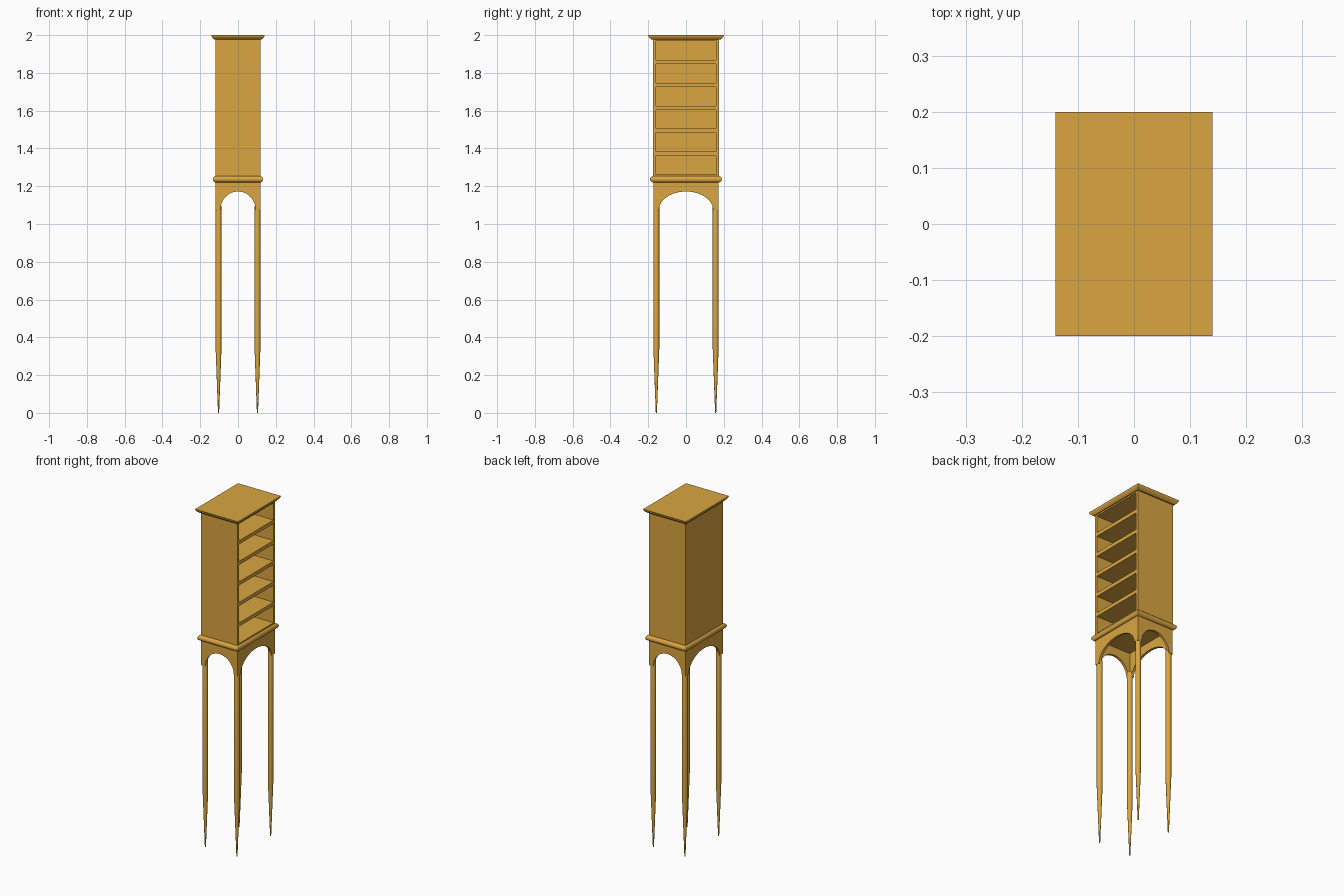
import bpy, bmesh, math
from mathutils import Vector

if "Cube" in bpy.data.objects:
    bpy.data.objects.remove(bpy.data.objects["Cube"], do_unlink=True)

# Single warm wood colour
COLOUR = (0.70, 0.38, 0.053, 1.0)
wood = bpy.data.materials.new("honey_wood")
wood.use_nodes = True
wood.diffuse_color = COLOUR
bsdf = next(n for n in wood.node_tree.nodes if n.type == 'BSDF_PRINCIPLED')
bsdf.inputs["Base Color"].default_value = COLOUR

W, D = 0.12, 0.174          # half width and half depth of the case


def finish(name, bm, smooth=False):
    bmesh.ops.recalc_face_normals(bm, faces=bm.faces)
    mesh = bpy.data.meshes.new(name)
    bm.to_mesh(mesh)
    bm.free()
    mesh.materials.append(wood)
    ob = bpy.data.objects.new(name, mesh)
    bpy.context.scene.collection.objects.link(ob)
    if smooth:
        bpy.ops.object.select_all(action='DESELECT')
        ob.select_set(True)
        bpy.context.view_layer.objects.active = ob
        bpy.ops.object.shade_smooth_by_angle(angle=math.radians(40))
    return ob


def loft(bm, rings):
    """Skin a list of vertex rings and cap both ends."""
    loops = [[bm.verts.new(p) for p in ring] for ring in rings]
    n = len(loops[0])
    for a, b in zip(loops, loops[1:]):
        for i in range(n):
            j = (i + 1) % n
            bm.faces.new((a[i], a[j], b[j], b[i]))
    bm.faces.new(loops[0][::-1])
    bm.faces.new(loops[-1])


def rect(x, y, z):
    return [(-x, -y, z), (x, -y, z), (x, y, z), (-x, y, z)]


def box(bm, lo, hi):
    x0, y0, z0 = lo
    x1, y1, z1 = hi
    loft(bm, [[(x0, y0, z), (x1, y0, z), (x1, y1, z), (x0, y1, z)] for z in (z0, z1)])


# Case with six open compartments on its +x side
bm = bmesh.new()
box(bm, (-W, -D, 1.24), (W, D, 1.985))
case = finish("case", bm)
bm = bmesh.new()
for i in range(6):
    z = 1.262 + i * 0.1212
    box(bm, (-W + 0.014, -0.16, z), (W + 0.05, 0.16, z + 0.1))
cutter = finish("compartment_cutter", bm)
cutter.hide_render = True
mod = case.modifiers.new("compartments", 'BOOLEAN')
mod.operation = 'DIFFERENCE'
mod.solver = 'EXACT'
mod.object = cutter
bpy.ops.object.select_all(action='DESELECT')
case.select_set(True)
bpy.context.view_layer.objects.active = case
bpy.ops.object.modifier_apply(modifier=mod.name)
bpy.data.objects.remove(cutter, do_unlink=True)

# Flared top board
bm = bmesh.new()
loft(bm, [rect(W + a, D + a * 1.3, z) for a, z in
          ((0.006, 1.976), (0.010, 1.981), (0.015, 1.986), (0.019, 1.993), (0.02, 2.0))])
finish("top_board", bm, True)

# Half-round waist moulding
bm = bmesh.new()
rings = []
for i in range(9):
    a = math.pi * (i / 8 - 0.5)
    out = -0.003 + 0.016 * math.cos(a)
    rings.append(rect(W + out, D + out * 1.3, 1.237 + 0.017 * math.sin(a)))
loft(bm, rings)
finish("waist_moulding", bm, True)


# Arched apron panels, one on each side
def apron(name, half, arch, across, sign, outer):
    base, top, rise = 1.075, 1.225, 0.097
    outline = [(-half, top), (-half, base)]
    for i in range(25):
        a = math.pi * (1 - i / 24)
        outline.append((arch * math.cos(a), base + rise * math.sin(a)))
    outline += [(half, base), (half, top)]
    rings = []
    for d in (outer, outer - 0.014):
        rings.append([(u, sign * d, z) if across else (sign * d, u, z) for u, z in outline])
    bm = bmesh.new()
    loft(bm, rings)
    finish(name, bm)


for label, sign in (("front", -1), ("back", 1)):
    apron(label + "_apron", W - 0.001, 0.093, True, sign, D - 0.001)
for label, sign in (("right", -1), ("left", 1)):
    apron(label + "_apron", D - 0.001, 0.143, False, sign, W - 0.001)

# Round legs, tapered to a point at the foot
PROFILE = [(0.003, 0), (0.0155, 0.34), (0.0155, 1.09), (0.013, 1.103), (0.007, 1.111)]
for fy, sy in (("front", -1), ("back", 1)):
    for fx, sx in (("right", -1), ("left", 1)):
        bm = bmesh.new()
        cx, cy = sx * 0.103, sy * 0.157
        loft(bm, [[(cx + r * math.cos(k * math.tau / 16), cy + r * math.sin(k * math.tau / 16), z)
                   for k in range(16)] for r, z in PROFILE])
        finish(f"{fy}_{fx}_leg", bm, True)
